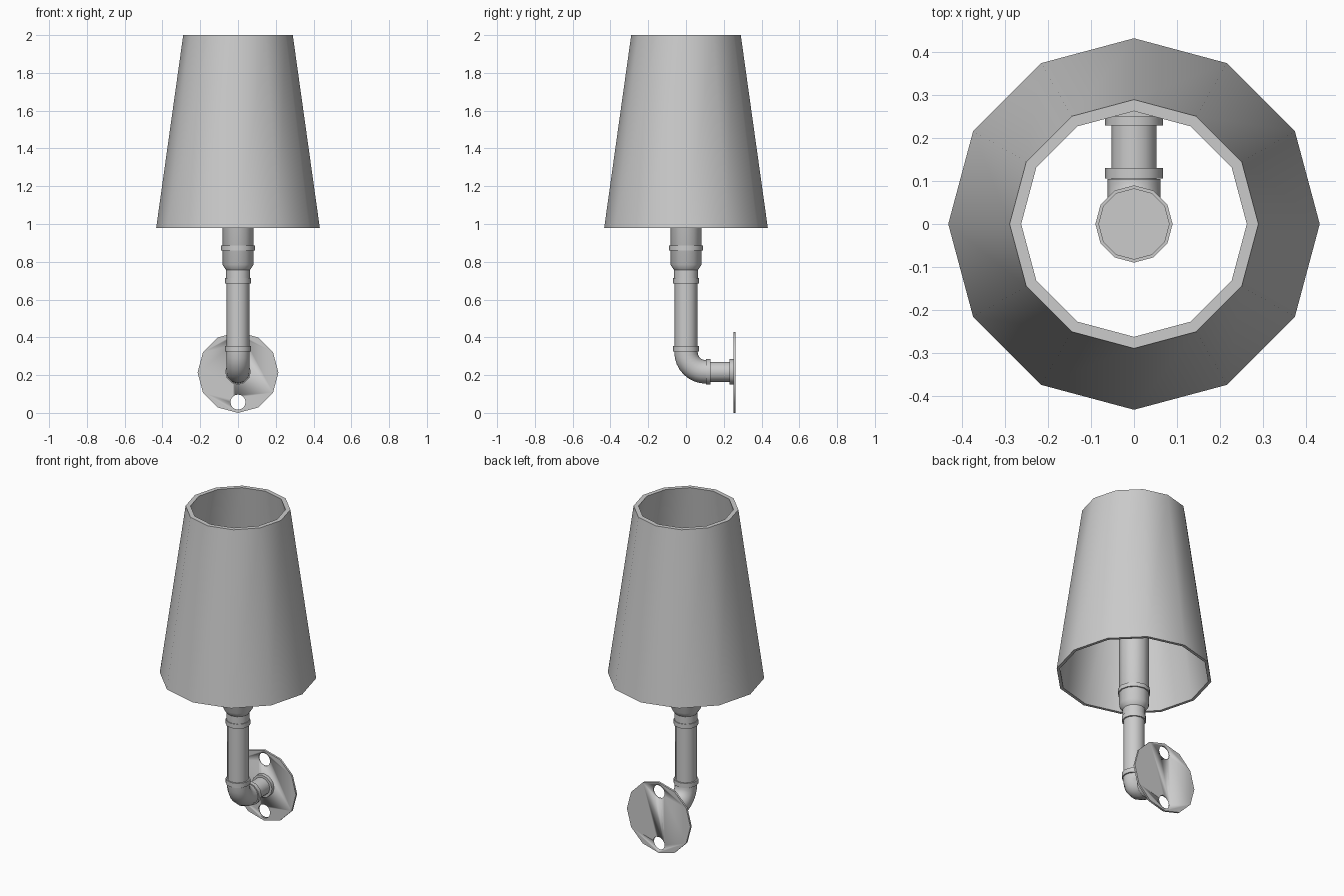
import bpy, bmesh
from math import sin, cos, pi, radians
from mathutils import Vector, Matrix

if "Cube" in bpy.data.objects:
    bpy.data.objects.remove(bpy.data.objects["Cube"])

SIDES = 12
PIPE_Z = 0.217      # height of the horizontal pipe
BEND = 0.105        # elbow bend radius


def skin(name, rings, sides=SIDES, closed=False):
    """Skin rings of (centre, tilt about x, radius); cap the ends or close the loop."""
    bm = bmesh.new()
    loops = []
    for centre, tilt, r in rings:
        rot = Matrix.Rotation(tilt, 3, 'X')
        loops.append([bm.verts.new(Vector(centre) + rot @ Vector(
            (r * cos(2 * pi * i / sides), r * sin(2 * pi * i / sides), 0)))
            for i in range(sides)])
    pairs = list(zip(loops, loops[1:]))
    if closed:
        pairs.append((loops[-1], loops[0]))
    else:
        bm.faces.new(loops[0])
        bm.faces.new(loops[-1])
    for a, b in pairs:
        for i in range(sides):
            j = (i + 1) % sides
            bm.faces.new((a[i], a[j], b[j], b[i]))
    bmesh.ops.recalc_face_normals(bm, faces=bm.faces)
    mesh = bpy.data.meshes.new(name)
    bm.to_mesh(mesh)
    bm.free()
    obj = bpy.data.objects.new(name, mesh)
    bpy.context.collection.objects.link(obj)
    bpy.ops.object.select_all(action='DESELECT')
    obj.select_set(True)
    bpy.context.view_layer.objects.active = obj
    bpy.ops.object.shade_smooth_by_angle(angle=radians(38))
    return obj


def upright(name, profile, **kw):
    return skin(name, [((0, 0, z), 0, r) for r, z in profile], **kw)


def level(name, profile, z=PIPE_Z, **kw):
    return skin(name, [((0, y, z), pi / 2, r) for r, y in profile], **kw)


# Tapered shade, open at both ends
upright("shade", [(0.433, 0.98), (0.29, 2.0), (0.263, 2.0), (0.415, 0.98)], closed=True)

# Lamp socket with flared base and band
upright("socket", [(0.058, 0.75), (0.064, 0.757), (0.083, 0.785), (0.083, 1.3)])
upright("socket_band", [(0.09, 0.86), (0.09, 0.885)])

# Vertical pipe and its collars
upright("vertical_pipe", [(0.06, 0.32), (0.06, 0.76)])
upright("neck", [(0.064, 0.69), (0.064, 0.757)])
for name, z in (("upper_collar", 0.685), ("lower_collar", 0.325)):
    upright(name, [(0.068, z), (0.068, z + 0.028)])

# Elbow
top = PIPE_Z + BEND
skin("elbow", [((0, BEND * (1 - cos(t)), top - BEND * sin(t)), t, 0.062)
               for t in (pi / 2 * i / 8 for i in range(9))])

# Horizontal pipe and its collars
level("horizontal_pipe", [(0.053, 0.1), (0.053, 0.255)])
for name, y in (("elbow_collar", 0.106), ("wall_collar", 0.23)):
    level(name, [(0.068, y), (0.068, y + 0.025)])

# Wall plate with two screw holes
plate = level("wall_plate", [(0.214, 0.251), (0.214, 0.263)])
for dz in (-0.157, 0.157):
    cutter = level("hole_cutter", [(0.04, 0.2), (0.04, 0.3)], z=PIPE_Z + dz, sides=16)
    cutter.hide_render = True
    mod = plate.modifiers.new("hole", 'BOOLEAN')
    mod.operation = 'DIFFERENCE'
    mod.object = cutter
    bpy.context.view_layer.objects.active = plate
    bpy.ops.object.modifier_apply(modifier=mod.name)
    bpy.data.objects.remove(cutter)
plate.location.z = 0.214 - PIPE_Z
